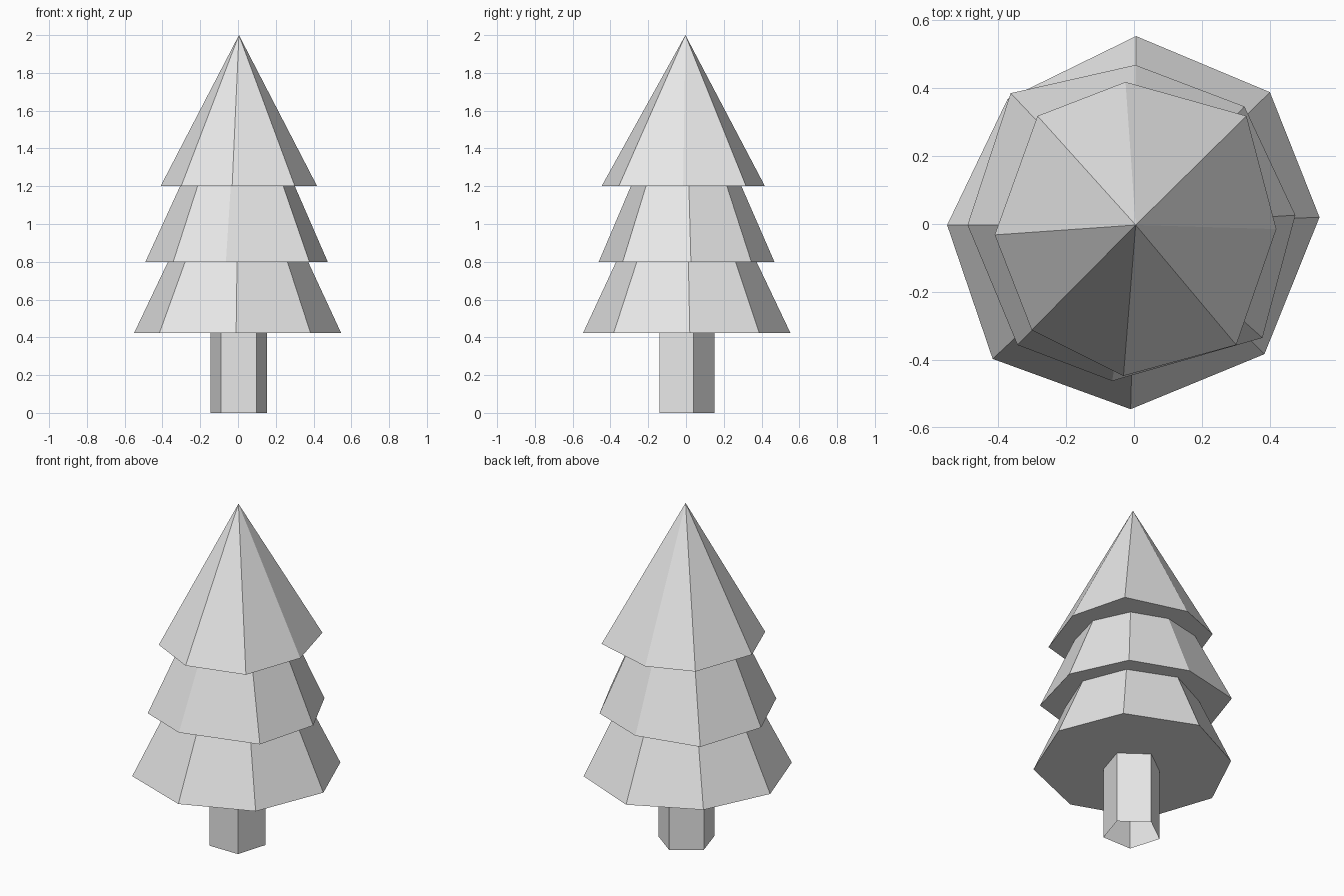
import bpy
import bmesh

cube = bpy.data.objects.get("Cube")
if cube:
    bpy.data.objects.remove(cube, do_unlink=True)

# Single plain grey material
GREY = (0.8, 0.8, 0.8, 1.0)
grey = bpy.data.materials.new("plain_grey")
grey.use_nodes = True
grey.diffuse_color = GREY
grey.node_tree.nodes["Principled BSDF"].inputs["Base Color"].default_value = GREY


def finish(name, bm):
    """Turn a bmesh into a flat shaded object."""
    bmesh.ops.recalc_face_normals(bm, faces=bm.faces)
    mesh = bpy.data.meshes.new(name)
    bm.to_mesh(mesh)
    bm.free()
    mesh.materials.append(grey)
    obj = bpy.data.objects.new(name, mesh)
    bpy.context.collection.objects.link(obj)
    return obj


def ring(bm, outline, z):
    return [bm.verts.new((x, y, z)) for x, y in outline]


def make_tier(name, outline, base_z, tip_z):
    """Closed pyramid of foliage on a slightly irregular eight-sided base."""
    bm = bmesh.new()
    base = ring(bm, outline, base_z)
    tip = bm.verts.new((0.005, -0.003, tip_z))
    bm.faces.new(base)
    for a, b in zip(base, base[1:] + base[:1]):
        bm.faces.new((a, b, tip))
    return finish(name, bm)


def make_trunk(name, outline, top_z):
    """Five-sided tube, open underneath."""
    bm = bmesh.new()
    low, high = ring(bm, outline, 0), ring(bm, outline, top_z)
    for i in range(len(low)):
        j = (i + 1) % len(low)
        bm.faces.new((low[i], low[j], high[j], high[i]))
    # close the hidden top so that outward normals are well defined
    bm.faces.new(high)
    return finish(name, bm)


# Trunk
make_trunk(
    "trunk",
    [(0.005, 0.15), (-0.145, 0.04), (-0.09, -0.14), (0.097, -0.14), (0.153, 0.04)],
    0.44,
)

# Foliage tiers, each outline running clockwise from the back
make_tier(
    "lower_foliage",
    [(0.006, 0.553), (0.4, 0.388), (0.546, 0.02), (0.384, -0.383),
     (-0.01, -0.545), (-0.416, -0.397), (-0.55, -0.003), (-0.372, 0.368)],
    0.423, 1.59,
)
make_tier(
    "middle_foliage",
    [(0.004, 0.468), (0.325, 0.346), (0.475, 0.026), (0.378, -0.335),
     (-0.064, -0.462), (-0.343, -0.356), (-0.49, -0.003), (-0.363, 0.385)],
    0.8, 1.88,
)
make_tier(
    "upper_foliage",
    [(-0.025, 0.418), (0.331, 0.318), (0.419, -0.015), (0.301, -0.356),
     (-0.031, -0.447), (-0.301, -0.312), (-0.41, -0.032), (-0.284, 0.318)],
    1.2, 2.0,
)
